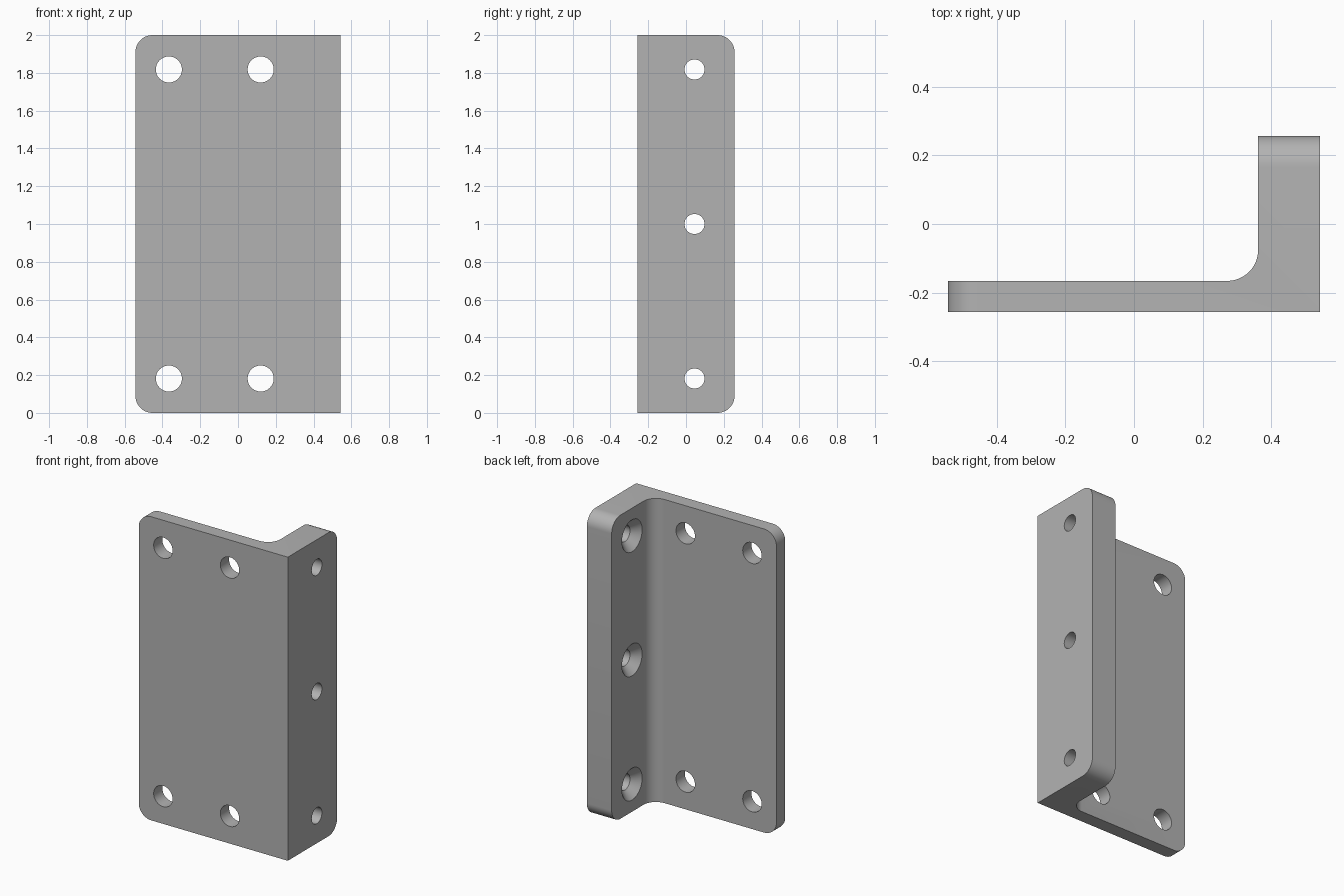
import bpy, bmesh, math
from mathutils import Matrix, Vector

cube = bpy.data.objects.get("Cube")
if cube:
    bpy.data.objects.remove(cube, do_unlink=True)

HEIGHT = 2.0
X, Y = 0.543, 0.257              # half width and half depth
WEB_X, PLATE_Y = 0.362, -0.166   # inner faces of flange and plate
ROUND = 0.09

grey = bpy.data.materials.new("metal grey")
grey.use_nodes = True
COLOUR = (0.45, 0.45, 0.45, 1)
grey.diffuse_color = COLOUR
grey.node_tree.nodes["Principled BSDF"].inputs["Base Color"].default_value = COLOUR


def add_object(name, bm):
    bmesh.ops.recalc_face_normals(bm, faces=bm.faces)
    mesh = bpy.data.meshes.new(name)
    bm.to_mesh(mesh)
    bm.free()
    mesh.materials.append(grey)
    obj = bpy.data.objects.new(name, mesh)
    bpy.context.collection.objects.link(obj)
    return obj


def add_drill(bm, start, axis, rings, sides=48):
    """Closed round cutter: rings are (distance along axis, radius)."""
    turn = Vector(axis).to_track_quat('Z', 'Y').to_matrix().to_4x4()
    place = Matrix.Translation(start) @ turn
    loops = []
    for dist, radius in rings:
        angles = [math.tau * i / sides for i in range(sides)]
        loops.append([bm.verts.new(place @ Vector((radius * math.cos(a),
                      radius * math.sin(a), dist))) for a in angles])
    for low, high in zip(loops, loops[1:]):
        for i in range(sides):
            j = (i + 1) % sides
            bm.faces.new((low[i], low[j], high[j], high[i]))
    bm.faces.new(loops[0][::-1])
    bm.faces.new(loops[-1])


# Angle bracket: L profile pulled up
bm = bmesh.new()
profile = [(-X, -Y), (X, -Y), (X, Y), (WEB_X, Y), (WEB_X, PLATE_Y), (-X, PLATE_Y)]
base = bm.faces.new([bm.verts.new((x, y, 0)) for x, y in profile])
top = bmesh.ops.extrude_face_region(bm, geom=[base])["geom"]
bmesh.ops.translate(bm, vec=(0, 0, HEIGHT),
                    verts=[v for v in top if isinstance(v, bmesh.types.BMVert)])
bmesh.ops.recalc_face_normals(bm, faces=bm.faces)


def is_rounded(edge):
    a, b = (v.co for v in edge.verts)
    mid = (a + b) / 2
    if abs(a.z - b.z) > 1:       # inner fillet
        return abs(mid.x - WEB_X) < 0.01 and abs(mid.y - PLATE_Y) < 0.01
    return mid.x < -X + 0.01 or mid.y > Y - 0.01   # free corners


bmesh.ops.bevel(bm, geom=[e for e in bm.edges if is_rounded(e)], offset=ROUND,
                offset_type='OFFSET', segments=12, profile=0.5, affect='EDGES')
bracket = add_object("angle_bracket", bm)

# Plate holes and countersunk flange holes
bm = bmesh.new()
for z in (0.182, HEIGHT - 0.182):
    for x in (-0.366, 0.12):
        add_drill(bm, (x, -Y - 0.05, z), (0, 1, 0), [(0, 0.069), (0.2, 0.069)])
for z in (0.182, HEIGHT / 2, HEIGHT - 0.182):
    add_drill(bm, (WEB_X, 0.045, z), (1, 0, 0),
              [(-0.02, 0.125), (0.052, 0.053), (0.25, 0.053)])
drills = add_object("hole_cutter", bm)
drills.hide_render = True
drills.hide_viewport = True

cut = bracket.modifiers.new("holes", 'BOOLEAN')
cut.operation = 'DIFFERENCE'
cut.solver = 'EXACT'
cut.object = drills

# Bake the holes, then smooth the round surfaces
bpy.ops.object.select_all(action='DESELECT')
bpy.context.view_layer.objects.active = bracket
bracket.select_set(True)
bpy.ops.object.modifier_apply(modifier=cut.name)
bpy.data.objects.remove(drills, do_unlink=True)
bpy.ops.object.shade_smooth_by_angle(angle=math.radians(30))
